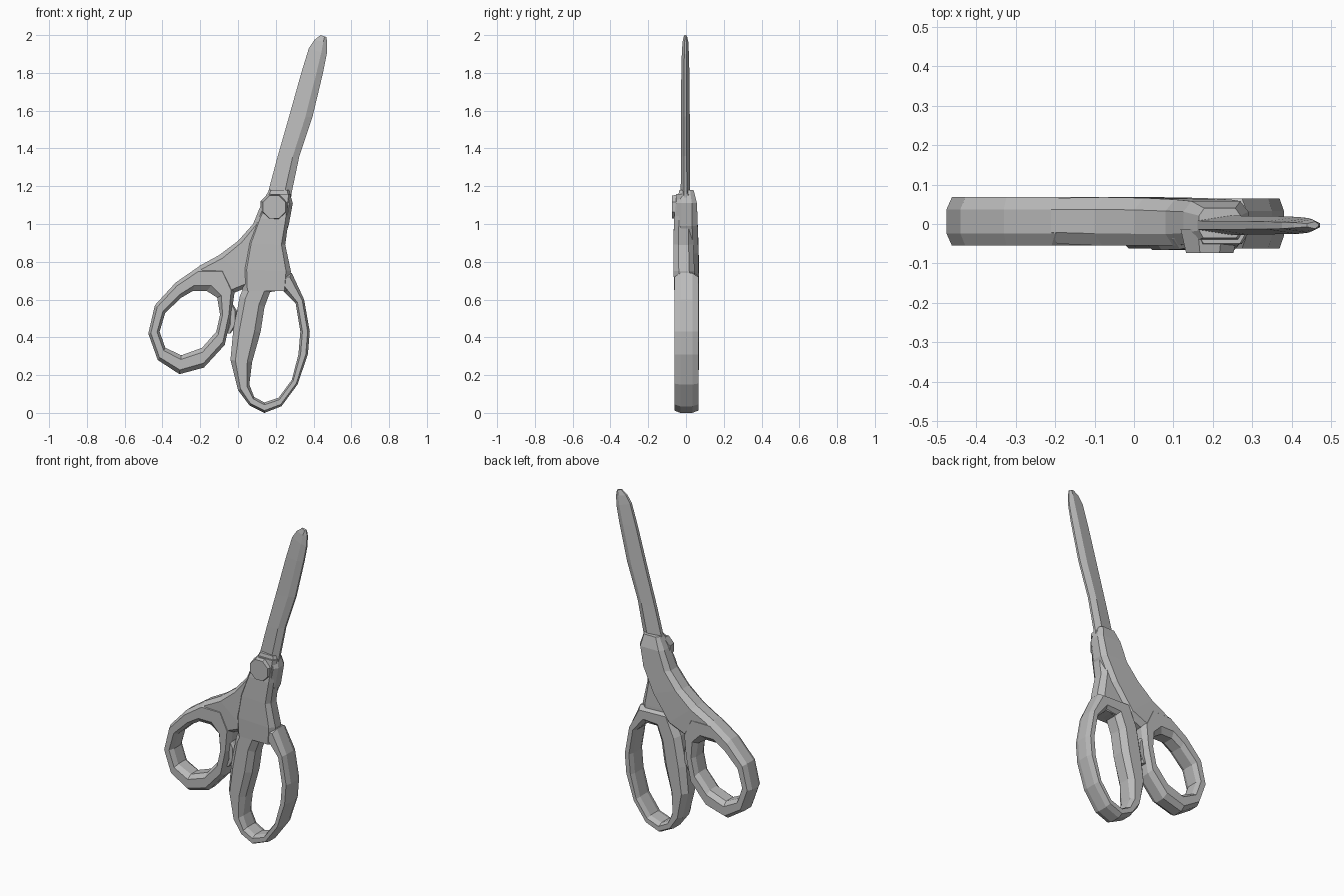
import bpy, bmesh, math

grey = bpy.data.materials.new("plain_grey")
grey.diffuse_color = (0.5, 0.5, 0.5, 1)

# cross-sections: (position from first edge to second edge, depth), both -1..1
ROUND = [(-1, -.5), (-.55, -1), (.55, -1), (1, -.55), (1, .55), (.55, 1), (-.55, 1), (-1, .5)]
SLAB = [(-1, -.5), (-.8, -1), (.8, -1), (1, -.5), (1, .5), (.75, 1), (-.75, 1), (-1, .5)]
BLADE = [(-1, -.45), (.4, -1), (1, -.3), (1, .3), (.4, 1), (-1, .45)]


def finish(name, bm):
    bmesh.ops.recalc_face_normals(bm, faces=bm.faces)
    me = bpy.data.meshes.new(name)
    bm.to_mesh(me)
    bm.free()
    me.materials.append(grey)
    ob = bpy.data.objects.new(name, me)
    bpy.context.collection.objects.link(ob)
    return ob


def loft(name, stations, section, closed=False):
    """Each station: x0, z0, x1, z1, front y, back y."""
    bm = bmesh.new()
    rows = []
    for x0, z0, x1, z1, ya, yb in stations:
        row = []
        for u, v in section:
            t = (u + 1) / 2
            row.append(bm.verts.new((x0 + (x1 - x0) * t, (ya + yb) / 2 + v * (yb - ya) / 2,
                                     z0 + (z1 - z0) * t)))
        rows.append(row)
    n, m = len(rows), len(section)
    for i in range(n if closed else n - 1):
        a, b = rows[i], rows[(i + 1) % n]
        for j in range(m):
            k = (j + 1) % m
            bm.faces.new((a[j], a[k], b[k], b[j]))
    if not closed:
        bm.faces.new(rows[0])
        bm.faces.new(rows[-1])
    return finish(name, bm)


def depth(pairs, ya, yb):
    return [p + (ya, yb) for p in pairs]


# closed blades, one thin ridged piece
loft("blade", [
    (.13, 1.05, .27, 1.05, -.028, .022),
    (.165, 1.19, .285, 1.17, -.028, .022),
    (.205, 1.34, .325, 1.36, -.027, .02),
    (.265, 1.55, .395, 1.57, -.026, .02),
    (.335, 1.80, .45, 1.80, -.025, .018),
    (.375, 1.93, .47, 1.90, -.022, .015),
    (.405, 1.975, .472, 1.96, -.018, .012),
    (.438, 2.0, .468, 1.99, -.012, .006)], BLADE)

# small round finger loop
loft("left_finger_loop", depth([
    (-.33, .69, -.30, .61), (-.44, .57, -.385, .53), (-.475, .42, -.415, .43),
    (-.425, .28, -.385, .345), (-.31, .205, -.30, .305), (-.18, .24, -.19, .345),
    (-.07, .36, -.115, .43), (-.035, .52, -.095, .52), (-.015, .66, -.11, .61),
    (-.06, .78, -.165, .645), (-.20, .78, -.24, .645)], -.055, .068), ROUND, True)

# long finger loop
loft("right_finger_loop", depth([
    (.285, .74, .235, .65), (.35, .60, .305, .58), (.38, .43, .33, .43),
    (.37, .31, .32, .31), (.315, .15, .285, .175), (.23, .035, .215, .08),
    (.14, 0, .14, .055), (.06, .04, .085, .085), (0, .12, .06, .15),
    (-.04, .28, .075, .27), (-.025, .44, .12, .43), (.01, .62, .14, .56),
    (.07, .75, .17, .64)], -.062, .065), ROUND, True)

# shank joining the round loop to the pivot, standing proud at the back
loft("left_shank", [
    (.165, 1.18, .27, 1.18, -.035, .04),
    (.125, 1.11, .29, 1.11, -.05, .058),
    (.08, 1.0, .268, .99, -.055, .062),
    (0, .91, .20, .84, -.055, .066),
    (-.10, .835, .09, .68, -.055, .068),
    (-.21, .775, -.06, .62, -.05, .066)], SLAB)

# shank joining the long loop to the pivot, standing proud at the front
loft("right_shank", [
    (.165, 1.16, .28, 1.16, -.05, .03),
    (.10, 1.03, .268, 1.02, -.064, .04),
    (.05, .90, .25, .89, -.066, .04),
    (.02, .76, .28, .75, -.066, .045),
    (.025, .645, .27, .645, -.062, .045)], SLAB)

# pivot screw head on the front
bm = bmesh.new()
bmesh.ops.create_cone(bm, cap_ends=True, segments=8, radius1=.08, radius2=.065, depth=.06)
for v in bm.verts:
    x, y, z = v.co
    a = math.pi / 8
    v.co = (.192 + x * math.cos(a) - y * math.sin(a), -.043 - z,
            1.09 + x * math.sin(a) + y * math.cos(a))
finish("pivot_screw", bm)

# stop bump between the loops
loft("stop_bump", depth([
    (-.06, .42, -.04, .42), (-.05, .47, -.005, .47),
    (-.05, .53, -.005, .54), (-.06, .58, -.03, .58)], -.03, .035), ROUND)
